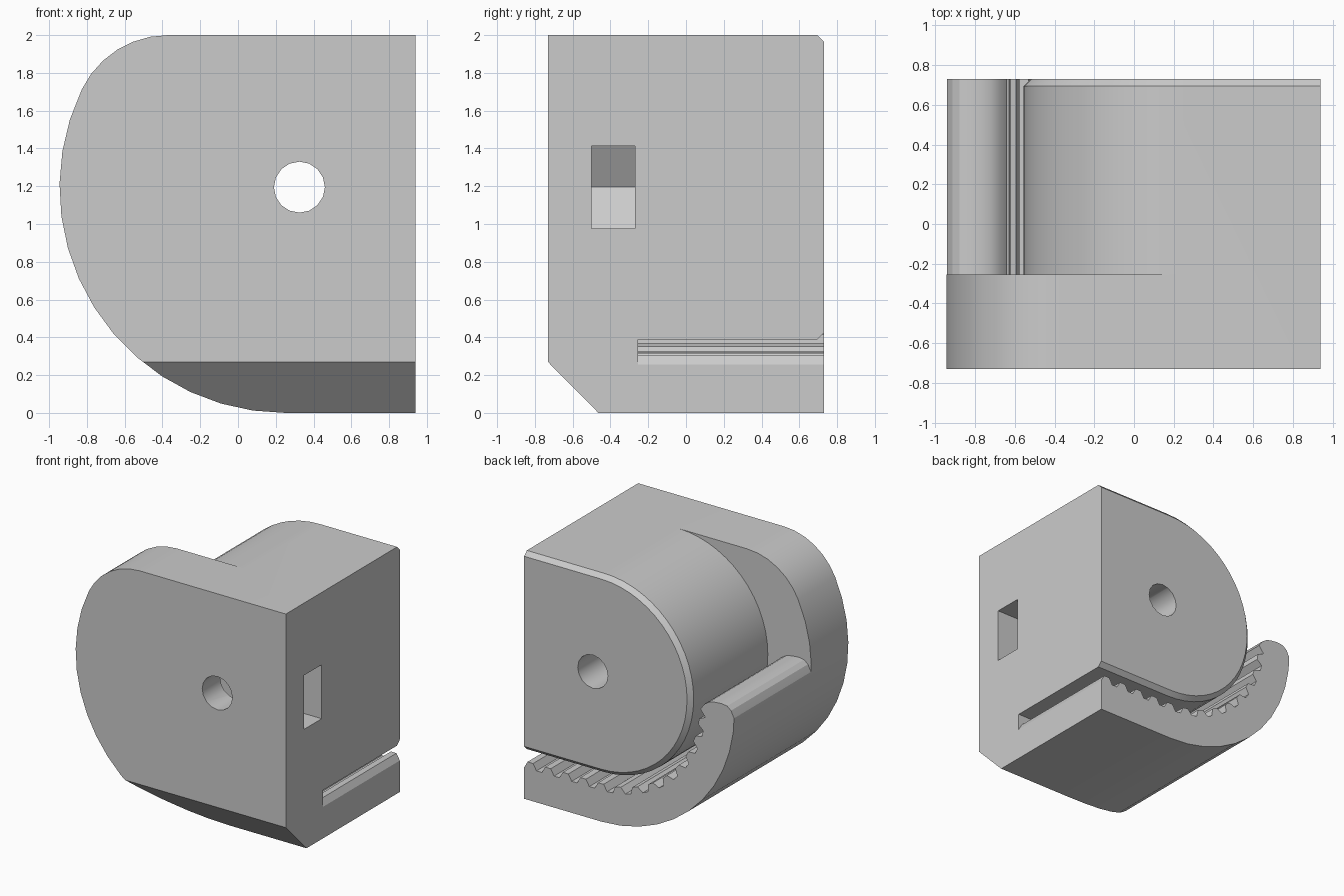
import bpy, bmesh, math

if "Cube" in bpy.data.objects:
    bpy.data.objects.remove(bpy.data.objects["Cube"])

CX, CZ = 0.25, 1.195          # shared centre of all the rounded outlines
R_OUT, R_CORE, R_TIP, R_GROOVE = 1.192, 0.8055, 0.888, 0.94
BACK, FRONT, STEP, BEVEL = 0.73, -0.73, -0.255, 0.035

grey = bpy.data.materials.new("light grey plastic")
grey.diffuse_color = (0.6, 0.6, 0.6, 1)
grey.use_nodes = True
grey.node_tree.nodes["Principled BSDF"].inputs["Base Color"].default_value = grey.diffuse_color


def arc(cx, cz, r, a0, a1, n):
    angles = [math.radians(a0 + (a1 - a0) * i / n) for i in range(n + 1)]
    return [(cx + r * math.cos(a), cz + r * math.sin(a)) for a in angles]


def loft(name, layers):
    """Solid through rings of equal length, capped at both ends."""
    bm = bmesh.new()
    rings = [[bm.verts.new(p) for p in ring] for ring in layers]
    n = len(rings[0])
    for a, b in zip(rings, rings[1:]):
        for i in range(n):
            j = (i + 1) % n
            bm.faces.new((a[i], a[j], b[j], b[i]))
    bm.faces.new(rings[0][::-1])
    bm.faces.new(rings[-1])
    bmesh.ops.recalc_face_normals(bm, faces=bm.faces)
    mesh = bpy.data.meshes.new(name)
    bm.to_mesh(mesh)
    bm.free()
    mesh.materials.append(grey)
    obj = bpy.data.objects.new(name, mesh)
    bpy.context.collection.objects.link(obj)
    return obj


def prism_y(name, pts, y0, y1):
    return loft(name, [[(x, y, z) for x, z in pts] for y in (y0, y1)])


def cut(target, cutter):
    cutter.hide_render = True
    mod = target.modifiers.new("cut", 'BOOLEAN')
    mod.operation, mod.solver, mod.object = 'DIFFERENCE', 'EXACT', cutter
    bpy.context.view_layer.objects.active = target
    bpy.ops.object.modifier_apply(modifier=mod.name)
    bpy.data.objects.remove(cutter)


# Body: square on the right, rounded on the left
outline = [(0.94, 0), (0.94, 2)]
outline += arc(-0.37, 1.493, 0.507, 90, 154.3, 6)
outline += arc(CX, CZ, 1.195, 154.3, 270, 14)[1:]
body = prism_y("belt_clamp_body", outline, FRONT, BACK)


# Belt channel: core outline on one side, toothed lip on the other
def core_side(inset):
    r = R_CORE - inset
    return [(1.0, CZ - r)] + arc(CX, CZ, r, 270, 90, 28) + [(1.0, CZ + r)]


def lip_point(s, r):
    if s < 0.69:
        return (0.94 - s, CZ - r)
    a = math.radians(270) - (s - 0.69) / 0.9
    return (CX + r * math.cos(a), CZ + r * math.sin(a))


teeth = [(1.0, CZ - R_GROOVE)]
PITCH = 0.158
for i in range(13):
    for ds, r in ((0, R_GROOVE), (0.03, R_TIP), (0.08, R_TIP), (0.11, R_GROOVE)):
        teeth.append(lip_point(i * PITCH + ds, r))

# Rounded lip end, then around the outside of the body
lip_end = [(-0.64, 1.15), (-0.676, 1.2), (-0.72, 1.228), (-0.77, 1.24), (-0.83, 1.245),
           (-0.88, 1.238), (-0.915, 1.21), (-0.937, 1.165), (-0.96, 1.11), (-1.1, 1.11)]
far_side = teeth + lip_end + [(-1.1, 2.1), (1.0, 2.1)]


def channel_ring(y, inset):
    return [(x, y, z) for x, z in core_side(inset) + far_side[::-1]]


# The last layers lean inward to bevel the back rim of the core
cut(body, loft("channel_cutter", [channel_ring(STEP, 0), channel_ring(BACK - BEVEL, 0),
                                  channel_ring(BACK + 0.02, BEVEL + 0.02)]))

# Bolt hole through the body
cut(body, prism_y("bolt_cutter", arc(0.325, CZ, 0.135, 0, 337.5, 15), -1, 1))

# Nut slot from the right, ending in half a hexagon
nut = [(1.1, 0.976), (1.1, 1.414), (0.2, 1.414), (0.073, CZ), (0.2, 0.976)]
cut(body, prism_y("nut_cutter", nut, -0.5, -0.27))

# Sloped cut along the lower front edge
wedge = [(-0.83, 0.37), (-0.365, -0.1), (-0.83, -0.1)]
cut(body, loft("wedge_cutter", [[(x, y, z) for y, z in wedge] for x in (-1.2, 1.2)]))

body.select_set(True)
bpy.context.view_layer.objects.active = body
bpy.ops.object.shade_smooth_by_angle(angle=math.radians(25))
